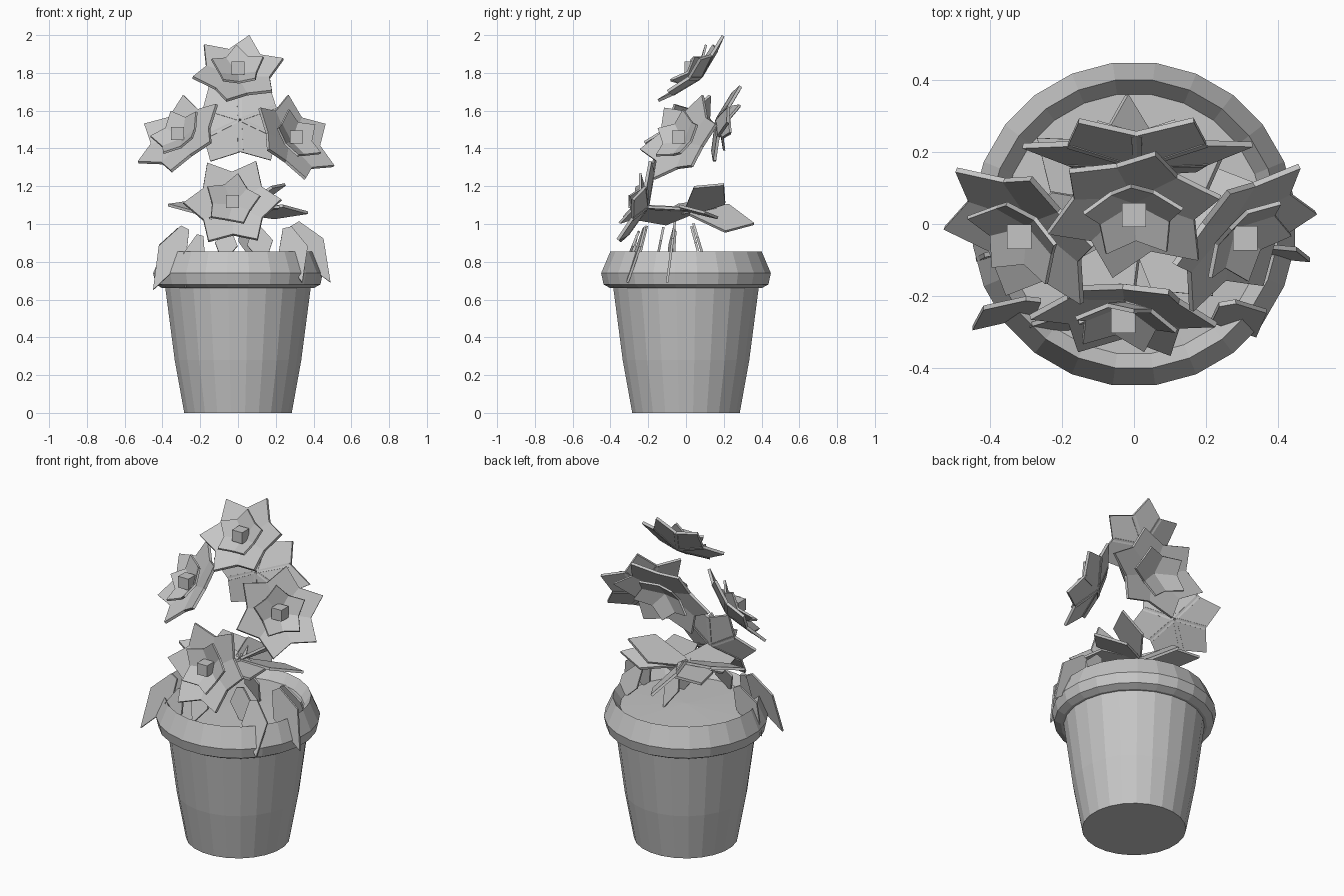
import bpy, bmesh, math
from mathutils import Vector, Matrix

if "Cube" in bpy.data.objects:
    bpy.data.objects.remove(bpy.data.objects["Cube"])

grey = bpy.data.materials.new("mid_grey")
grey.diffuse_color = (0.56, 0.56, 0.56, 1)
grey.use_nodes = True
grey.node_tree.nodes["Principled BSDF"].inputs["Base Color"].default_value = grey.diffuse_color


def finish(name, bm):
    bmesh.ops.recalc_face_normals(bm, faces=bm.faces)
    me = bpy.data.meshes.new(name)
    bm.to_mesh(me)
    bm.free()
    me.materials.append(grey)
    ob = bpy.data.objects.new(name, me)
    bpy.context.collection.objects.link(ob)
    return ob


def plate(bm, pts, thick):
    """Thin solid from a closed outline of 3D points."""
    n = (pts[1] - pts[0]).cross(pts[2] - pts[0]).normalized() * thick / 2
    top = [bm.verts.new(p + n) for p in pts]
    low = [bm.verts.new(p - n) for p in pts]
    bm.faces.new(top)
    bm.faces.new(low[::-1])
    for i in range(len(pts)):
        j = (i + 1) % len(pts)
        bm.faces.new((top[i], low[i], low[j], top[j]))


def lathe(name, profile, sides=24):
    """Revolved profile; radius 0 closes the surface."""
    bm = bmesh.new()
    rings = []
    for r, z in profile:
        if r == 0:
            rings.append([bm.verts.new((0, 0, z))] * sides)
        else:
            rings.append([bm.verts.new((r * math.cos(a), r * math.sin(a), z)) for a in
                          [(i + 0.5) * math.tau / sides for i in range(sides)]])
    for a, b in zip(rings, rings[1:]):
        for i in range(sides):
            j = (i + 1) % sides
            bm.faces.new(list(dict.fromkeys((a[i], a[j], b[j], b[i]))))
    return finish(name, bm)


def whorl(bm, frame, count, radius, width, base, lift, turn, thick):
    """Ring of kite petals, rising from depth base to height lift."""
    for k in range(count):
        spin = frame @ Matrix.Rotation(turn + k * math.tau / count, 4, 'Z')
        mid = base + (lift - base) * 0.55
        kite = [(0.004, -0.015, base), (radius * 0.56, -width, mid), (radius, 0, lift),
                (radius * 0.56, width, mid), (0.004, 0.015, base)]
        plate(bm, [spin @ Vector(p) for p in kite], thick)


def flower(name, centre, normal, tip, radius=0.26, heart=True, cup=0.07, squash=1.0):
    n = Vector(normal).normalized()
    u = Vector(tip)
    u = (u - n * u.dot(n)).normalized()
    v = n.cross(u) * squash
    frame = Matrix.Translation(centre) @ Matrix((u, v, n)).transposed().to_4x4()
    bm = bmesh.new()
    whorl(bm, frame, 6, radius, radius * 0.38, -cup, 0.0, 0, 0.016)
    whorl(bm, frame, 5, radius * 0.58, radius * 0.25, -cup * 0.7, 0.03, 0.3, 0.012)
    finish(name + "_petals", bm)
    if heart:
        bm = bmesh.new()
        bmesh.ops.create_cube(bm, size=0.068, matrix=Matrix.Translation(centre))
        finish(name + "_heart", bm)


def leaf_cluster(name, leaves, thick, broad=0.4):
    """Each leaf: root, tip, half width, sideways direction."""
    bm = bmesh.new()
    for root, tip, w, side in leaves:
        a, b = Vector(root), Vector(tip)
        d = (b - a).normalized()
        s = Vector(side)
        s = (s - d * s.dot(d)).normalized() * w
        m = a.lerp(b, broad)
        plate(bm, [a - s * 0.3, m - s, b, m + s, a + s * 0.3], thick)
    finish(name, bm)


# pot with turned rim
lathe("pot", [(0, 0), (0.287, 0), (0.338, 0.28), (0.388, 0.66), (0.403, 0.66), (0.44, 0.68),
              (0.453, 0.74), (0.404, 0.855), (0.364, 0.80), (0.36, 0.74)])
# soil inside the rim
lathe("soil", [(0.365, 0.80), (0, 0.81)])

# blooms
flower("top_flower", (0, 0.025, 1.825), (0, -0.7, 0.7), (0.07, 0.2, 0.2), 0.25)
flower("right_flower", (0.31, -0.04, 1.46), (0.61, -0.62, 0.49), (-0.05, 0.14, 0.24))
flower("left_flower", (-0.32, -0.035, 1.48), (-0.5, -0.62, 0.58), (0.03, 0.17, 0.23))
flower("front_flower", (-0.03, -0.27, 1.12), (-0.05, -0.92, 0.38), (0.12, 0.08, 0.2))
flower("back_flower", (0.01, 0.22, 1.53), (0, 0.94, -0.33), (1, 0, 0.02), 0.32,
       heart=False, cup=0.06, squash=0.75)

# spreading low petals behind the front bloom
hub = (0, 0.02, 1.07)
leaf_cluster("low_petals", [
    (hub, (-0.37, -0.04, 1.10), 0.11, (0, 1, 0.3)),
    (hub, (0.37, 0.10, 1.06), 0.11, (0, 1, -0.3)),
    (hub, (0.25, 0.20, 1.21), 0.10, (-0.3, 0.8, -0.4)),
    (hub, (-0.02, 0.36, 1.00), 0.11, (0.75, 0, -0.65)),
    (hub, (-0.15, -0.28, 1.03), 0.11, (0.85, -0.3, 0.45)),
    (hub, (0.22, -0.20, 1.09), 0.11, (0.7, 0.7, 0)),
    (hub, (-0.27, 0.24, 1.09), 0.11, (0.7, 0.7, 0)),
], 0.015, 0.58)

# leaves hanging over the rim
leaf_cluster("rim_leaves", [
    ((-0.28, -0.21, 0.98), (-0.45, -0.29, 0.65), 0.08, (1, 0, 0)),
    ((-0.30, -0.06, 0.97), (-0.44, -0.10, 0.69), 0.07, (1, 0.2, 0)),
    ((0.26, -0.22, 0.98), (0.34, -0.31, 0.69), 0.08, (1, 0.1, 0)),
    ((0.30, -0.06, 1.0), (0.49, -0.10, 0.69), 0.09, (1, 0, 0)),
    ((0.28, 0.03, 0.98), (0.42, 0.10, 0.72), 0.06, (1, 0, 0)),
    ((-0.20, -0.26, 0.94), (-0.28, -0.32, 0.66), 0.06, (1, 0, 0)),
    ((-0.05, -0.25, 0.96), (-0.08, -0.32, 0.79), 0.06, (1, 0, 0)),
    ((0.10, -0.12, 0.98), (0.14, -0.16, 0.78), 0.07, (1, 0, 0)),
    ((0.03, 0.04, 1.0), (0.08, 0.10, 0.80), 0.05, (1, 0, 0)),
], 0.013)
